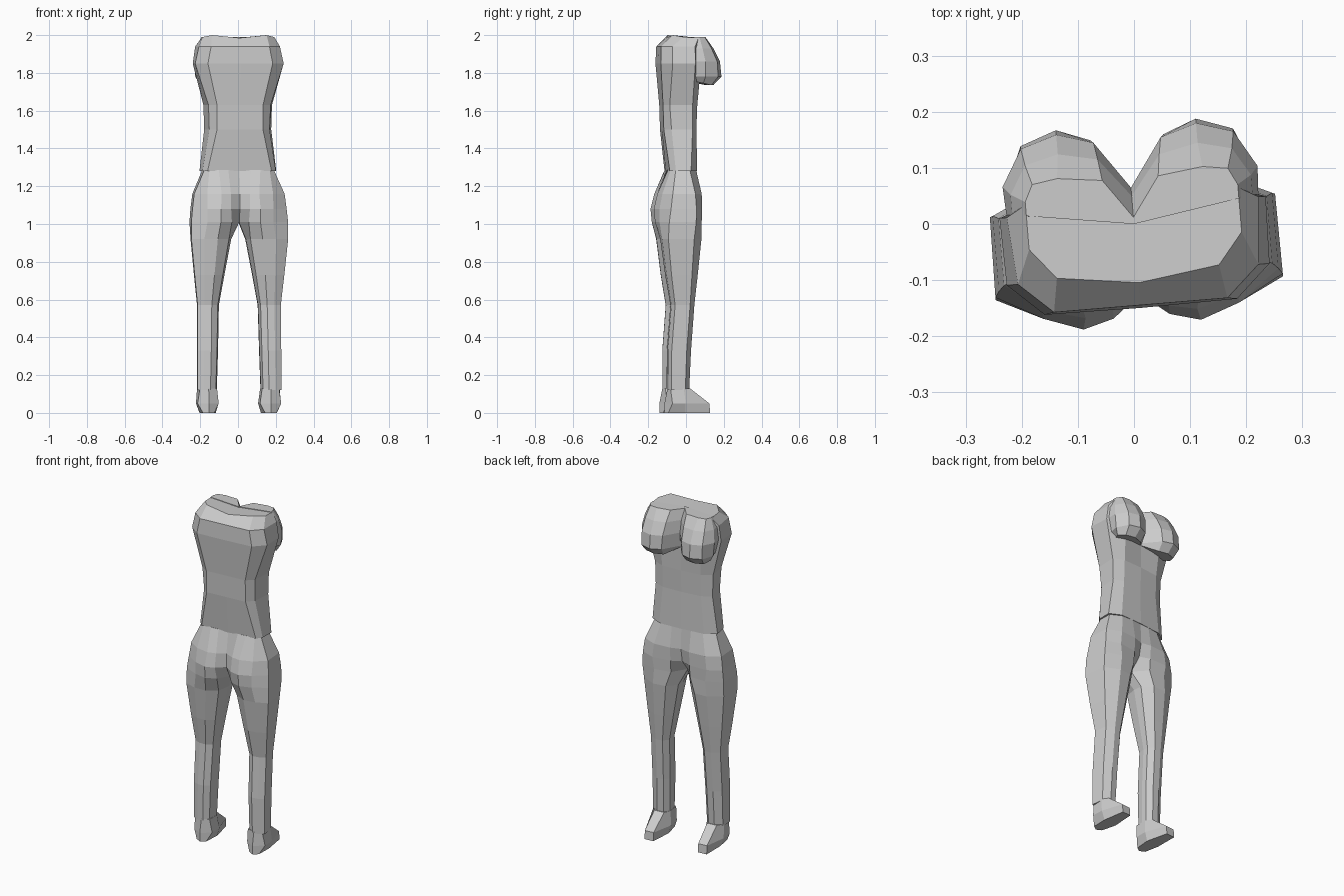
import bpy, bmesh

TURN = 0.083  # whole figure is turned slightly about z

skin = bpy.data.materials.new("light_grey")
skin.diffuse_color = (0.6, 0.6, 0.6, 1)


def loft(name, rings, top=True, bottom=True):
    """Join (z, half outline) rings from top to bottom, mirrored across x = 0."""
    bm = bmesh.new()
    loops = [[bm.verts.new((p[0], p[1], z + (p[2] if len(p) > 2 else 0))) for p in pts]
             for z, pts in rings]
    n = len(loops[0])
    for a, b in zip(loops, loops[1:]):
        for i in range(n):
            j = (i + 1) % n
            quad = [a[i], a[j], b[j], b[i]]
            if any(v.co.x > 1e-4 for v in quad):  # leave the centre plane open
                bm.faces.new(quad)
    if top:
        bm.faces.new(loops[0])
    if bottom:
        bm.faces.new(loops[-1][::-1])
    bmesh.ops.recalc_face_normals(bm, faces=bm.faces)
    # make sure the shell points outwards
    mid = sum(f.normal.x * f.calc_center_median().x * f.calc_area() for f in bm.faces)
    if mid < 0:
        bmesh.ops.reverse_faces(bm, faces=bm.faces)
    me = bpy.data.meshes.new(name)
    bm.to_mesh(me)
    bm.free()
    me.materials.append(skin)
    ob = bpy.data.objects.new(name, me)
    bpy.context.collection.objects.link(ob)
    ob.rotation_euler.z = TURN
    mod = ob.modifiers.new("mirror", 'MIRROR')
    mod.use_clip = True
    return ob


# torso: back centre, back edge, side back, side front, front edge, front centre
loft("torso", [
    (2.00, [(0, -.105, -.015), (.145, -.085), (.19, -.03, -.01), (.19, .05, -.015), (.13, .08, -.01), (0, .01, -.015)]),
    (1.94, [(0, -.145), (.155, -.145), (.215, -.09), (.225, .03), (.13, .09), (0, .04)]),
    (1.85, [(0, -.15), (.172, -.148), (.235, -.09), (.238, .03), (.13, .07), (0, .05)]),
    (1.63, [(0, -.132), (.122, -.132), (.165, -.10), (.182, .02), (.12, .05), (0, .055)]),
    (1.50, [(0, -.128), (.122, -.128), (.16, -.09), (.178, .02), (.12, .045), (0, .05)]),
    (1.28, [(0, -.108), (.17, -.10), (.195, -.07), (.204, .01), (.14, .048), (0, .053)]),
])

# chest: centre cleft, inner, peak, outer, side, two points inside the torso
loft("chest", [
    (1.99, [(0, .012, -.005), (.05, .082), (.13, .092), (.175, .085), (.19, .055), (.19, .03), (0, 0)]),
    (1.93, [(0, .05), (.055, .12), (.125, .135), (.185, .12), (.215, .07), (.215, .03), (0, 0)]),
    (1.86, [(0, .065), (.06, .15), (.125, .17), (.19, .15), (.228, .085), (.225, .03), (0, 0)]),
    (1.78, [(0, .06), (.065, .155), (.125, .178), (.19, .155), (.22, .085), (.205, .03), (0, 0)]),
    (1.735, [(0, .052, .035), (.07, .12), (.125, .135), (.18, .12), (.2, .075, .01), (.17, .03, .02), (0, 0, .035)]),
])

# leg outline in unit space, scaled to each ring's box
UNIT = [(.02, .5), (.1, .17), (.38, 0), (.7, .02), (1, .15), (.97, .79), (.6, 1), (.25, .98), (.02, .75)]


def leg_ring(z, xi, xo, yb, yf):
    return z, [(xi + u * (xo - xi), yb + v * (yf - yb)) for u, v in UNIT]


thigh = leg_ring(.92, .035, .257, -.147, .068)

# hips and seat
loft("hips", [
    (1.285, [(0, -.105), (.06, -.106), (.11, -.105), (.16, -.095), (.185, -.07), (.19, .005), (.13, .043), (.06, .05), (0, .05)]),
    (1.16, [(0, -.125), (.05, -.15), (.1, -.16), (.175, -.14), (.24, -.09), (.24, .03), (.16, .07), (.06, .07), (0, .055)]),
    (1.08, [(0, -.125), (.05, -.165), (.105, -.18), (.175, -.155), (.25, -.1), (.25, .035), (.17, .072), (.06, .065), (0, .04)]),
    (1.01, [(0, -.08), (.045, -.15), (.105, -.173), (.175, -.155), (.257, -.11), (.255, .033), (.16, .07), (.06, .06), (0, -.02)]),
    thigh,
], bottom=False)

# legs
loft("legs", [
    thigh,
    leg_ring(.73, .072, .238, -.122, .048),
    leg_ring(.57, .102, .221, -.095, .03),
    leg_ring(.33, .108, .222, -.113, .012),
    leg_ring(.12, .115, .222, -.112, .002),
], top=False)

# feet: heel, heel outer, ball outer, toe outer, toe inner, ball inner, heel inner
loft("feet", [
    (.13, [(.165, -.112), (.21, -.1), (.22, -.03), (.195, .005), (.135, .005), (.115, -.03), (.12, -.1)]),
    (.05, [(.165, -.128), (.222, -.09), (.225, -.02), (.195, .108), (.14, .108), (.105, -.02), (.11, -.09)]),
    (0, [(.165, -.128), (.195, -.11), (.205, -.02), (.195, .112), (.14, .112), (.12, -.02), (.135, -.11)]),
])
